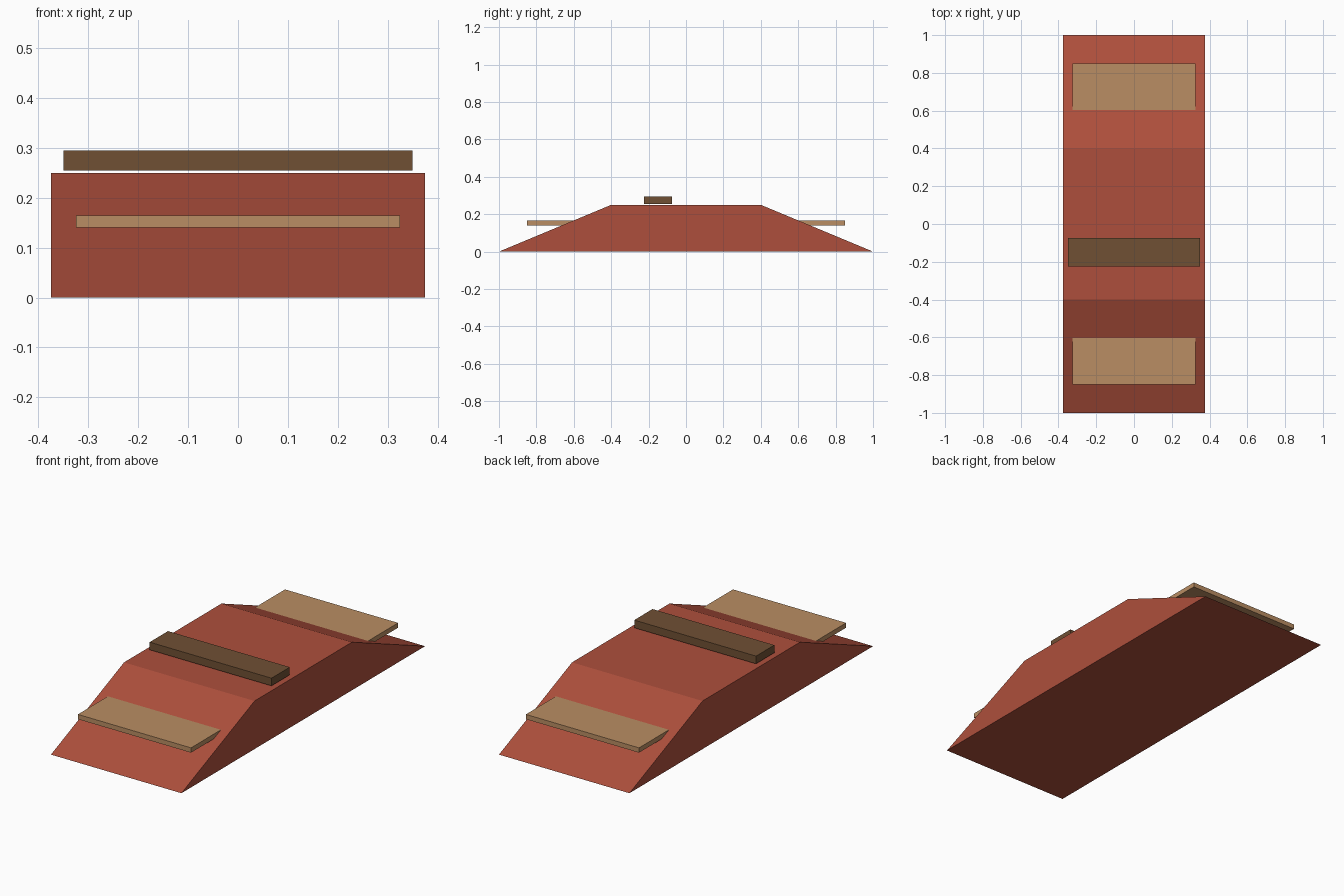
import bpy
import bmesh

default_cube = bpy.data.objects.get("Cube")
if default_cube:
    bpy.data.objects.remove(default_cube, do_unlink=True)


def make_material(name, rgb):
    mat = bpy.data.materials.new(name)
    mat.use_nodes = True
    mat.diffuse_color = (*rgb, 1)
    mat.node_tree.nodes["Principled BSDF"].inputs["Base Color"].default_value = (*rgb, 1)
    return mat


def extrude_profile(name, profile, width, mat):
    """Extrude a (y, z) outline along x, centred on x = 0."""
    bm = bmesh.new()
    face = bm.faces.new([bm.verts.new((-width / 2, y, z)) for y, z in profile])
    result = bmesh.ops.extrude_face_region(bm, geom=[face])
    moved = [g for g in result["geom"] if isinstance(g, bmesh.types.BMVert)]
    bmesh.ops.translate(bm, verts=moved, vec=(width, 0, 0))
    bmesh.ops.recalc_face_normals(bm, faces=bm.faces)
    mesh = bpy.data.meshes.new(name)
    bm.to_mesh(mesh)
    bm.free()
    mesh.materials.append(mat)
    obj = bpy.data.objects.new(name, mesh)
    bpy.context.collection.objects.link(obj)
    return obj


def plank(name, y, z, depth, height, width, mat):
    """Flat board centred on (y, z)."""
    d, h = depth / 2, height / 2
    outline = [(y - d, z - h), (y + d, z - h), (y + d, z + h), (y - d, z + h)]
    return extrude_profile(name, outline, width, mat)


brick_red = make_material("brick red", (0.42, 0.078, 0.045))
tan_wood = make_material("tan wood", (0.49, 0.27, 0.125))
dark_wood = make_material("dark wood", (0.16, 0.08, 0.034))

# Body with a flat top and a ramp at each end
extrude_profile("ramp_body", [(-1, 0), (1, 0), (0.4, 0.25), (-0.4, 0.25)], 0.75, brick_red)

# Boards set into the two ramps
for name, side in (("front_step", -1), ("back_step", 1)):
    plank(name, side * 0.7, 0.1525, 0.3, 0.025, 0.65, tan_wood)

# Board hovering just above the flat top
plank("top_plank", -0.15, 0.275, 0.15, 0.04, 0.7, dark_wood)
